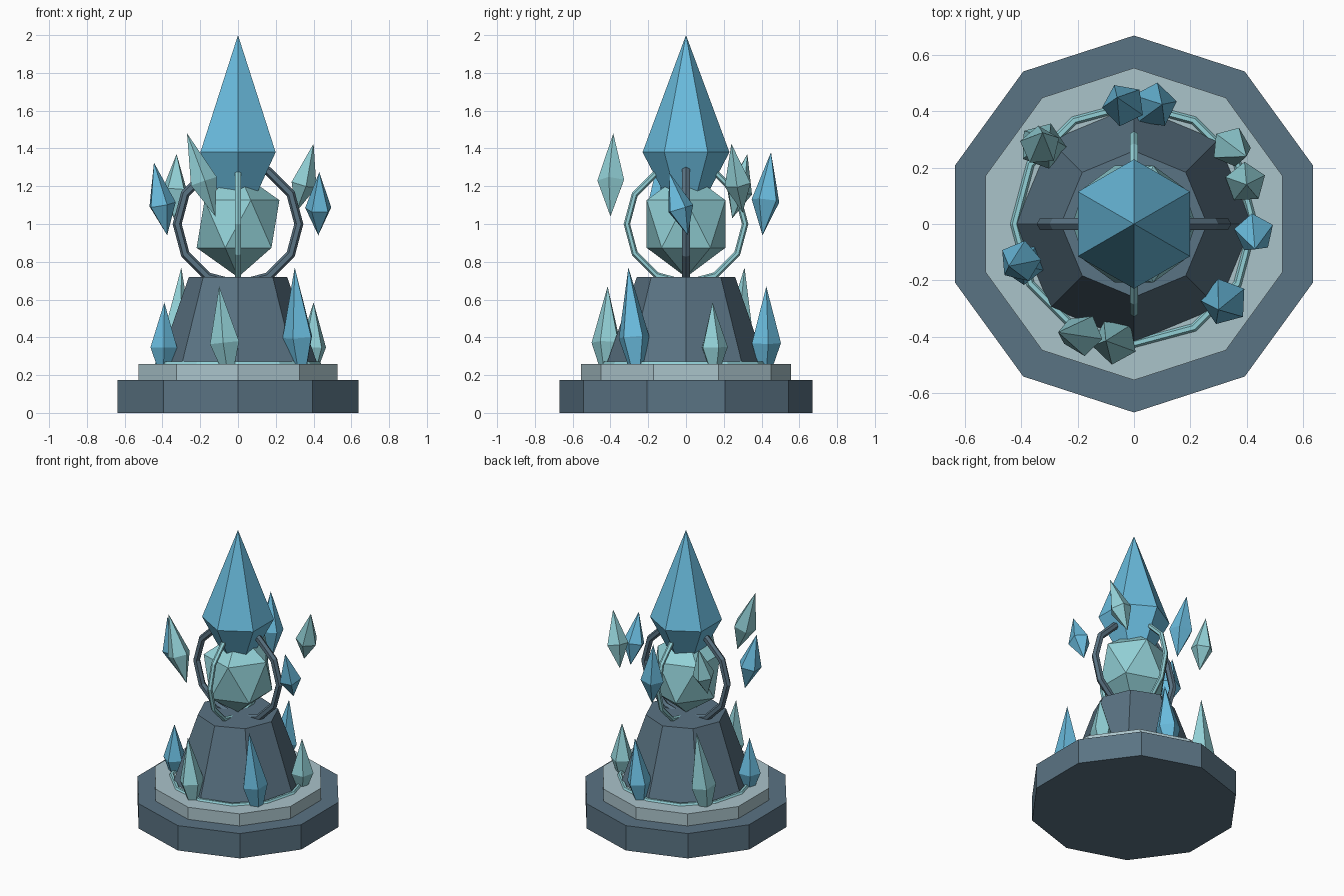
import bpy, bmesh, math
from mathutils import Vector

if "Cube" in bpy.data.objects:
    bpy.data.objects.remove(bpy.data.objects["Cube"])


def material(name, rgb):
    def lin(c):
        c /= 255
        return c / 12.92 if c <= 0.04045 else ((c + 0.055) / 1.055) ** 2.4
    m = bpy.data.materials.new(name)
    m.diffuse_color = (*[lin(c) for c in rgb], 1)
    m.use_nodes = True
    m.node_tree.nodes["Principled BSDF"].inputs["Base Color"].default_value = m.diffuse_color
    return m


SLATE = material("slate", (90, 115, 131))
STONE = material("pale_stone", (170, 195, 202))
TEAL = material("pale_teal", (146, 208, 214))
BLUE = material("crystal_blue", (106, 188, 222))


def spindle(name, mat, sides, rings, phase=0.0, lean=None):
    """Closed solid through (z, radius) rings; radius 0 is a point. lean = (bottom, top) axis points."""
    bm = bmesh.new()
    z0, z1 = rings[0][0], rings[-1][0]
    rows = []
    for z, r in rings:
        if lean:
            c = Vector(lean[0]).lerp(Vector(lean[1]), (z - z0) / (z1 - z0))
        else:
            c = Vector((0, 0, z))
        if r == 0:
            rows.append([bm.verts.new(c)])
            continue
        tilt = Vector((0, 0, 1)).rotation_difference(Vector(lean[1]) - Vector(lean[0])) if lean else None
        row = []
        for i in range(sides):
            a = phase + math.tau * i / sides
            v = Vector((r * math.cos(a), r * math.sin(a), 0))
            if tilt:
                v.rotate(tilt)
            row.append(bm.verts.new(c + v))
        rows.append(row)
    for lo, hi in zip(rows, rows[1:]):
        for i in range(sides):
            j = (i + 1) % sides
            quad = [lo[i % len(lo)], lo[j % len(lo)], hi[j % len(hi)], hi[i % len(hi)]]
            bm.faces.new(list(dict.fromkeys(quad)))
    if len(rows[0]) > 1:
        bm.faces.new(rows[0][::-1])
    if len(rows[-1]) > 1:
        bm.faces.new(rows[-1])
    bmesh.ops.recalc_face_normals(bm, faces=bm.faces)
    me = bpy.data.meshes.new(name)
    bm.to_mesh(me)
    bm.free()
    me.materials.append(mat)
    ob = bpy.data.objects.new(name, me)
    bpy.context.collection.objects.link(ob)
    return ob


def ring(name, mat, z, major, minor, rot=(0, 0, 0)):
    bpy.ops.mesh.primitive_torus_add(major_radius=major, minor_radius=minor, major_segments=12,
                                     minor_segments=6, location=(0, 0, z), rotation=rot)
    ob = bpy.context.object
    ob.name = name
    ob.data.materials.append(mat)


# Stepped plinth and tapered pedestal
Q = math.pi / 2
spindle("base", SLATE, 10, [(0, 0.67), (0.175, 0.67)], Q)
spindle("step", STONE, 10, [(0.175, 0.555), (0.26, 0.555)], Q)
spindle("pedestal", SLATE, 8, [(0.26, 0.42), (0.72, 0.26)])
ring("pedestal_ring", TEAL, 0.26, 0.425, 0.015)

# Orb inside two crossed hoops
bpy.ops.mesh.primitive_ico_sphere_add(subdivisions=1, radius=0.245, location=(0, 0, 1.0))
orb = bpy.context.object
orb.name = "orb"
orb.scale.z = 1.15
orb.data.materials.append(TEAL)
ring("side_hoop", SLATE, 1.0, 0.322, 0.024, (Q, 0, 0))
ring("front_hoop", TEAL, 1.0, 0.313, 0.017, (Q, 0, Q))

# Large crown crystal
spindle("crown_crystal", BLUE, 6, [(1.17, 0.12), (1.38, 0.23), (2.0, 0)], Q)

# Crystals growing from the step: material, base xy, tip xyz, radius
ground = [
    (BLUE, (-0.395, -0.14), (-0.39, -0.15, 0.585), 0.074),
    (TEAL, (-0.055, -0.42), (-0.10, -0.415, 0.67), 0.082),
    (BLUE, (0.33, -0.265), (0.30, -0.305, 0.77), 0.085),
    (TEAL, (0.395, 0.15), (0.40, 0.14, 0.585), 0.074),
    (BLUE, (0.06, 0.42), (0.10, 0.425, 0.67), 0.082),
    (TEAL, (-0.335, 0.265), (-0.30, 0.31, 0.77), 0.085),
]
for i, (mat, base, tip, r) in enumerate(ground):
    z0, z1 = 0.25, tip[2]
    spindle(f"ground_crystal_{i + 1}", mat, 5,
            [(z0, r * 0.5), (z0 + 0.29 * (z1 - z0), r), (z1, 0)],
            math.atan2(base[1], base[0]), ((*base, z0), tip))

# Floating crystals: material, lower point, upper point, radius
floating = [
    (BLUE, (-0.375, -0.12, 0.94), (-0.445, -0.15, 1.325), 0.076),
    (TEAL, (-0.12, -0.40, 1.04), (-0.27, -0.385, 1.48), 0.076),
    (BLUE, (0.425, 0.01, 0.94), (0.43, -0.09, 1.275), 0.073),
    (TEAL, (0.305, 0.30, 1.06), (0.40, 0.24, 1.425), 0.073),
    (BLUE, (-0.02, 0.405, 0.94), (-0.06, 0.45, 1.38), 0.078),
    (TEAL, (-0.34, 0.245, 1.03), (-0.325, 0.325, 1.37), 0.073),
]
for i, (mat, lo, hi, r) in enumerate(floating):
    z0, z1 = lo[2], hi[2]
    spindle(f"floating_crystal_{i + 1}", mat, 5,
            [(z0, 0), (z0 + 0.42 * (z1 - z0), r), (z1, 0)],
            math.atan2(lo[1], lo[0]) + 0.4, (lo, hi))
